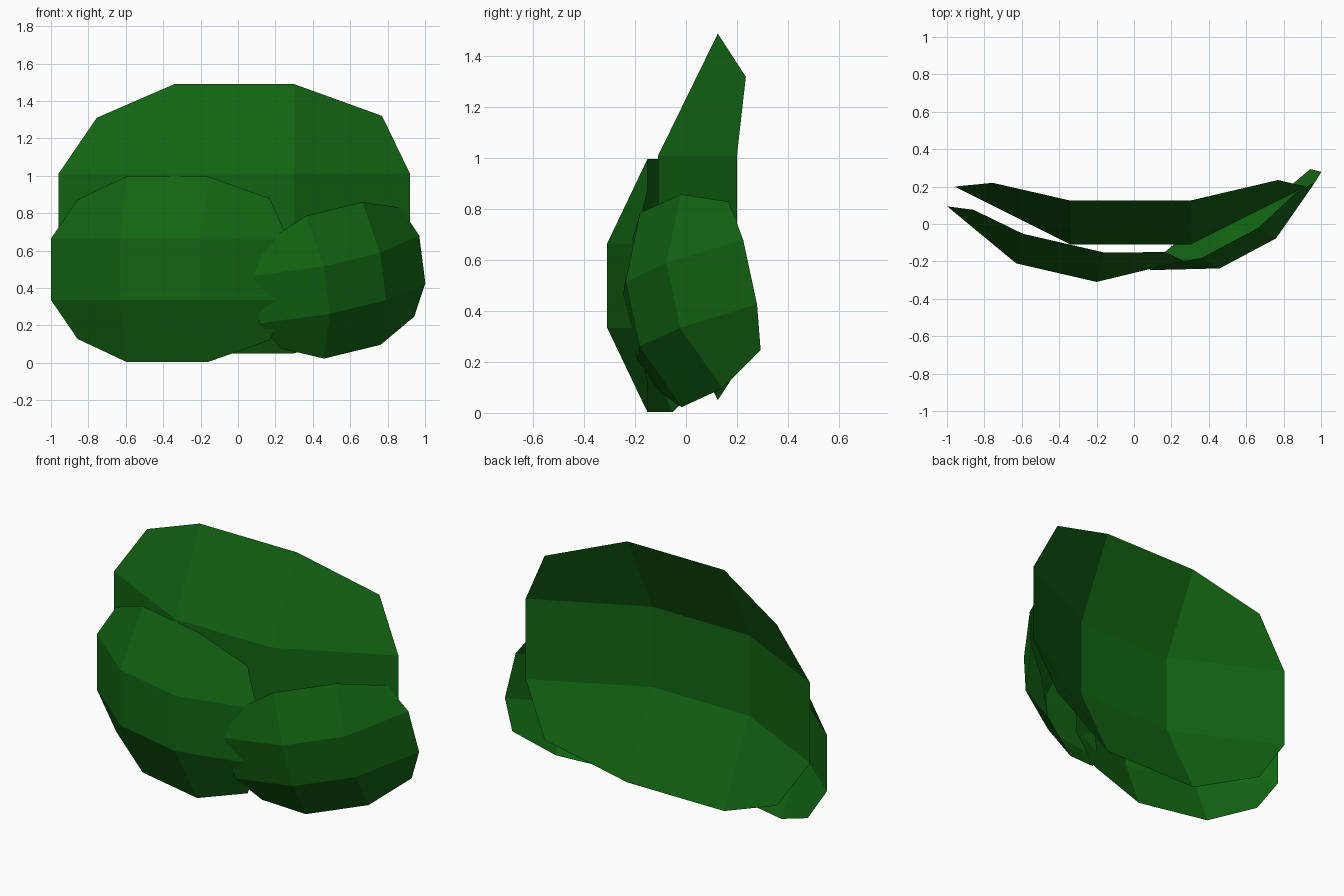
import bpy
import bmesh
from math import radians
from mathutils import Matrix, Vector, Euler

if "Cube" in bpy.data.objects:
    bpy.data.objects.remove(bpy.data.objects["Cube"], do_unlink=True)

# Foliage colour
green = bpy.data.materials.new("leaf_green")
color = (0.006, 0.13, 0.006, 1)
green.diffuse_color = color
green.use_nodes = True
bsdf = green.node_tree.nodes["Principled BSDF"]
bsdf.inputs["Base Color"].default_value = color
bsdf.inputs["Roughness"].default_value = 1.0

# Upper half of one cupped leaf clump: rim row, then inner row
RIM = [(-.735, .33, .54), (-.32, .235, .72), (.32, .235, .72), (.79, .345, .55)]
INNER = [(-.94, .31, .24), (-.32, 0, .24), (.32, 0, .24), (.94, .31, .24)]


def flip(row):
    return [(x, y, -z) for x, y, z in row]


def leaf_clump(name, location, angles, scale):
    """Open bowl of three by three flat panels, bulging to the front."""
    bm = bmesh.new()
    rows = [[bm.verts.new(p) for p in row]
            for row in (flip(RIM), flip(INNER), INNER, RIM)]
    for low, high in zip(rows, rows[1:]):
        for i in range(3):
            bm.faces.new((low[i], low[i + 1], high[i + 1], high[i]))
    turn = Euler([radians(a) for a in angles])
    bm.transform(Matrix.LocRotScale(Vector(location), turn, Vector((scale,) * 3)))
    mesh = bpy.data.meshes.new(name)
    bm.to_mesh(mesh)
    bm.free()
    mesh.materials.append(green)
    obj = bpy.data.objects.new(name, mesh)
    bpy.context.collection.objects.link(obj)
    return obj


# Large clump behind, two smaller ones in front
leaf_clump("back_leaf_clump", (-.02, -.11, .77), (0, 0, 0), 1)
leaf_clump("front_right_leaf_clump", (-.415, -.26, .5), (0, 0, -13), .69)
leaf_clump("front_left_leaf_clump", (.625, -.13, .425), (7.2, -12.1, 28), .546)
